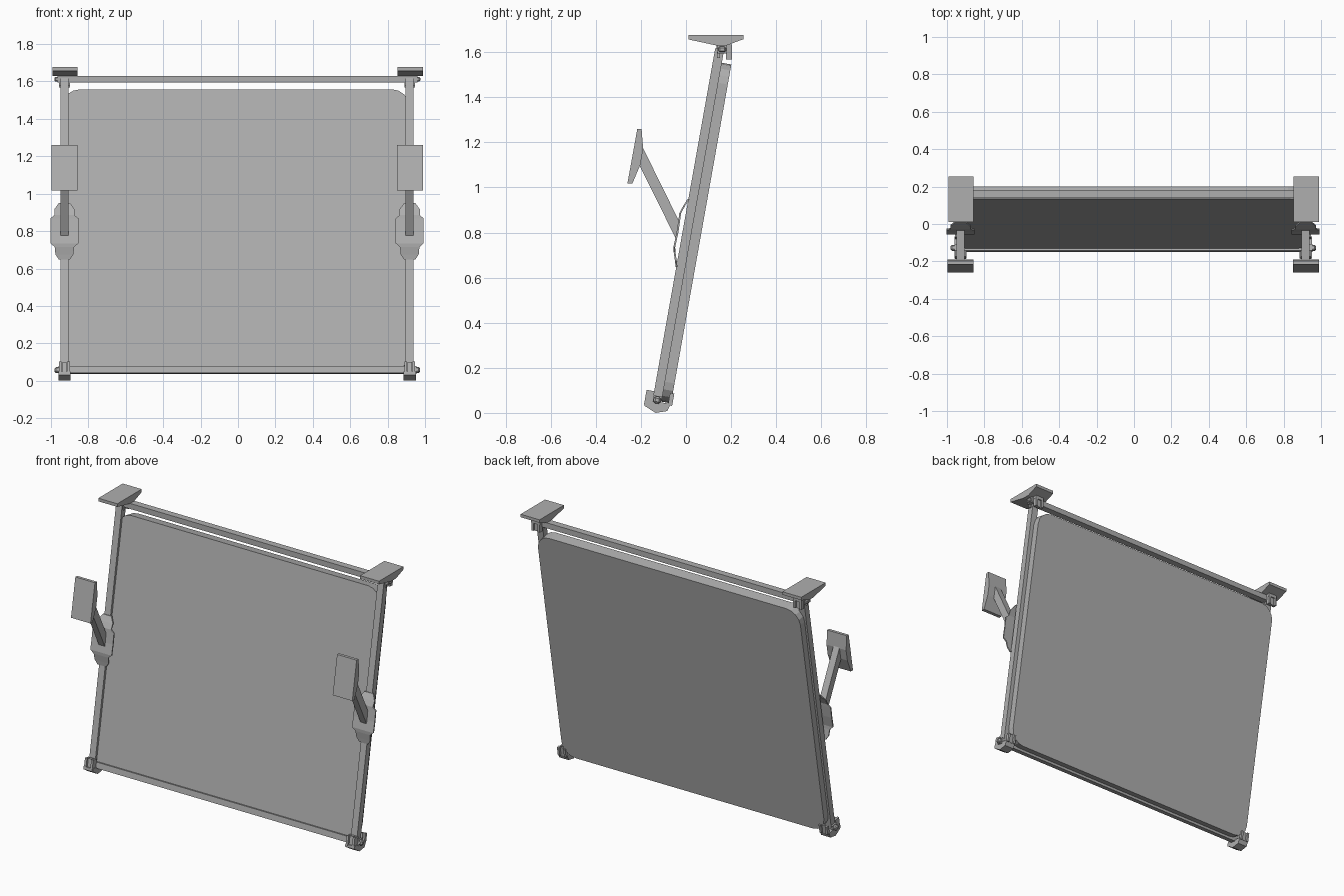
import bpy, bmesh
from math import radians, sin, cos, pi
from mathutils import Matrix

if "Cube" in bpy.data.objects:
    bpy.data.objects.remove(bpy.data.objects["Cube"])

TILT = Matrix.Rotation(radians(-10.1), 4, 'X')   # frame leans backwards
GREY = bpy.data.materials.new("dark_grey")
GREY.diffuse_color = (0.43, 0.43, 0.43, 1)
GREY.use_nodes = True
GREY.node_tree.nodes["Principled BSDF"].inputs["Base Color"].default_value = GREY.diffuse_color


def finish(name, bm, tilt=False):
    if tilt:
        bm.transform(TILT)
    bmesh.ops.recalc_face_normals(bm, faces=bm.faces)
    me = bpy.data.meshes.new(name)
    bm.to_mesh(me)
    bm.free()
    me.materials.append(GREY)
    ob = bpy.data.objects.new(name, me)
    bpy.context.collection.objects.link(ob)
    return ob


def box(name, x, y, z, tilt=False, bevel=0):
    bm = bmesh.new()
    bmesh.ops.create_cube(bm, size=1)
    for v in bm.verts:
        v.co = [(a + b) / 2 + c * (b - a) for (a, b), c in zip((x, y, z), v.co)]
    if bevel:
        bmesh.ops.bevel(bm, geom=bm.edges[:], offset=bevel, segments=1, affect='EDGES')
    return finish(name, bm, tilt)


def thicken(bm, faces, vec):
    new = bmesh.ops.extrude_face_region(bm, geom=faces)['geom']
    bmesh.ops.translate(bm, vec=vec, verts=[v for v in new if isinstance(v, bmesh.types.BMVert)])


def prism(name, pts, x0, x1):
    """Side profile of (y, z) points extruded along x."""
    bm = bmesh.new()
    face = bm.faces.new([bm.verts.new((x0, y, z)) for y, z in pts])
    thicken(bm, [face], (x1 - x0, 0, 0))
    return finish(name, bm)


# Large panel with rounded corners, set into the posts
X0, X1, U0, U1, R = -0.937, 0.914, 0.03, 1.557, 0.09
bm = bmesh.new()
ring = []
for cx, cz, start in ((X1 - R, U1 - R, 0), (X0 + R, U1 - R, 1), (X0 + R, U0 + R, 2), (X1 - R, U0 + R, 3)):
    for i in range(5):
        a = (start + i / 4) * pi / 2
        ring.append(bm.verts.new((cx + R * cos(a), -0.141, cz + R * sin(a))))
thicken(bm, [bm.faces.new(ring)], (0, 0.068, 0))
finish("panel", bm, True)

# Cross bars with smaller end caps
box("top_bar", (-0.965, 0.96), (0.139, 0.182), (1.595, 1.63))
box("top_bar_caps", (-0.982, 0.975), (0.144, 0.177), (1.6, 1.625), bevel=0.006)
box("bottom_bar", (-0.96, 0.955), (-0.154, -0.117), (0.015, 0.052), True)
box("bottom_bar_caps", (-0.98, 0.973), (-0.152, -0.12), (0.018, 0.049), True, 0.008)

# Parts repeated on both sides
for side, c in (("left", -0.928), ("right", 0.918)):

    def span(h, off=0):
        return (c + off - h, c + off + h)

    box(side + "_post", span(0.0215), (-0.156, -0.116), (0.03, 1.615), True)

    # Upper wedge pad and its clip
    prism(side + "_top_pad", [(0.01, 1.677), (0.255, 1.677), (0.255, 1.658), (0.18, 1.63),
                              (0.135, 1.63), (0.01, 1.657)], *span(0.067, 0.003))
    box(side + "_top_clip_bridge", span(0.03), (0.135, 0.205), (1.615, 1.635))
    for k in (-1, 0, 1):
        w = 0.011 if k == 0 else 0.007
        box(side + "_top_clip_rib", span(w, k * 0.022), (0.178, 0.205 - 0.008 * (k == 0)), (1.567, 1.63))
        box(side + "_top_clip_tab", span(w, k * 0.022), (0.137, 0.15), (1.575, 1.6))

    # Foot and its clip
    prism(side + "_foot", [(-0.185, 0.032), (-0.135, 0.0), (-0.083, 0.008),
                           (-0.068, 0.04), (-0.1, 0.045), (-0.183, 0.05)], *span(0.033))
    for k in (-1, 0, 1):
        w = 0.011 if k == 0 else 0.007
        d = 0.008 * (k == 0)
        box(side + "_foot_front_rib", span(w, k * 0.022), (-0.19 + d, -0.154), (0.005, 0.07), True)
        box(side + "_foot_back_rib", span(w, k * 0.022), (-0.085, -0.066 - d), (0.02, 0.075), True)

    # Thin curved mounting plate: (z, y, half width)
    rows = [(0.95, 0.007, 0.03), (0.917, -0.013, 0.054), (0.885, -0.03, 0.054),
            (0.868, -0.032, 0.075), (0.80, -0.042, 0.075), (0.735, -0.056, 0.075),
            (0.715, -0.055, 0.052), (0.675, -0.049, 0.048), (0.648, -0.046, 0.03)]
    bm = bmesh.new()
    v = [[bm.verts.new((c + q * h, y, z)) for q in (-1, 1)] for z, y, h in rows]
    for a, b in zip(v, v[1:]):
        bm.faces.new((a[0], a[1], b[1], b[0]))
    thicken(bm, bm.faces[:], (0, 0.008, 0))
    finish(side + "_mount_plate", bm)

    # Slanted arm and wedge pad
    prism(side + "_arm", [(-0.193, 1.18), (-0.207, 1.1), (-0.046, 0.775), (-0.028, 0.845)], *span(0.0215))
    prism(side + "_arm_pad", [(-0.216, 1.26), (-0.197, 1.26), (-0.19, 1.17), (-0.203, 1.1),
                              (-0.238, 1.017), (-0.26, 1.017)], *span(0.069, 0.001))
